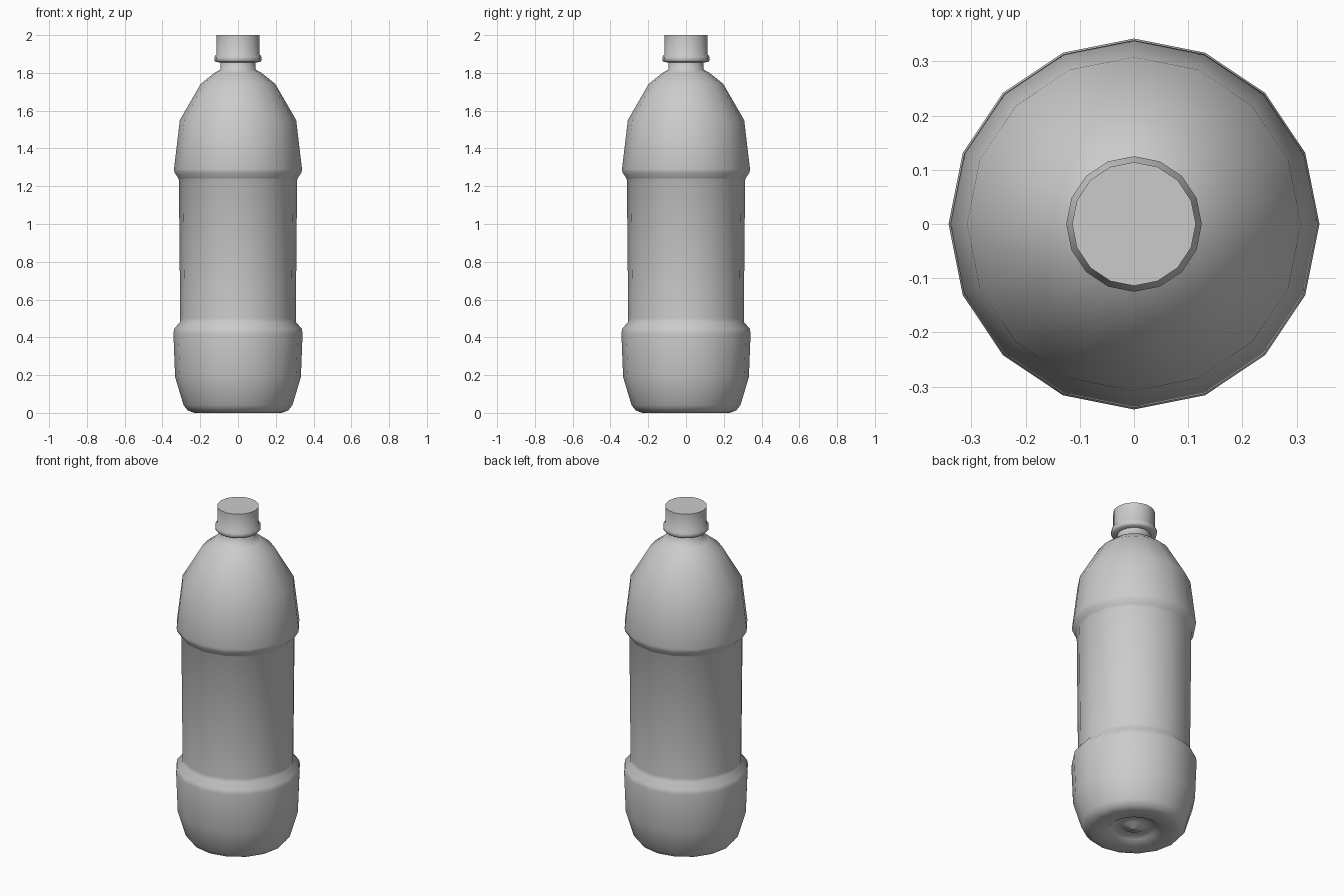
import bpy, bmesh
from math import sin, cos, pi, radians

if "Cube" in bpy.data.objects:
    bpy.data.objects.remove(bpy.data.objects["Cube"])

SIDES = 16


def lathe(name, profile, angle):
    """Revolve (radius, z) points around z; radius 0 becomes a pole."""
    bm = bmesh.new()
    rings = []
    for r, z in profile:
        if r == 0:
            rings.append([bm.verts.new((0, 0, z))] * SIDES)
        else:
            rings.append([bm.verts.new((r * cos(2 * pi * i / SIDES),
                                        r * sin(2 * pi * i / SIDES), z))
                          for i in range(SIDES)])
    for a, b in zip(rings, rings[1:]):
        for i in range(SIDES):
            j = (i + 1) % SIDES
            bm.faces.new(list(dict.fromkeys((a[i], a[j], b[j], b[i]))))
    bmesh.ops.recalc_face_normals(bm, faces=bm.faces)
    mesh = bpy.data.meshes.new(name)
    bm.to_mesh(mesh)
    bm.free()
    obj = bpy.data.objects.new(name, mesh)
    bpy.context.collection.objects.link(obj)
    bpy.ops.object.select_all(action='DESELECT')
    obj.select_set(True)
    bpy.context.view_layer.objects.active = obj
    bpy.ops.object.shade_smooth_by_angle(angle=radians(angle))
    return obj


# Bottle: recessed underside, bulged base, label waist, shoulder and neck
lathe("bottle_body", [
    (0, 0.012), (0.02, 0.012), (0.03, 0.022), (0.06, 0.025), (0.075, 0.035),
    (0.125, 0.02), (0.14, 0.008), (0.23, 0.0), (0.265, 0.012), (0.288, 0.04),
    (0.333, 0.19), (0.342, 0.42), (0.338, 0.445), (0.308, 0.48),
    (0.306, 0.5), (0.313, 1.235), (0.318, 1.245), (0.336, 1.272),
    (0.339, 1.29), (0.308, 1.55), (0.197, 1.742), (0.125, 1.80),
    (0.092, 1.818), (0.092, 1.87),
], 75)

# Screw cap with flared tamper ring
lathe("cap", [
    (0.085, 1.855), (0.116, 1.857), (0.125, 1.865), (0.125, 1.885),
    (0.114, 1.9), (0.114, 2.0), (0, 2.0),
], 60)
